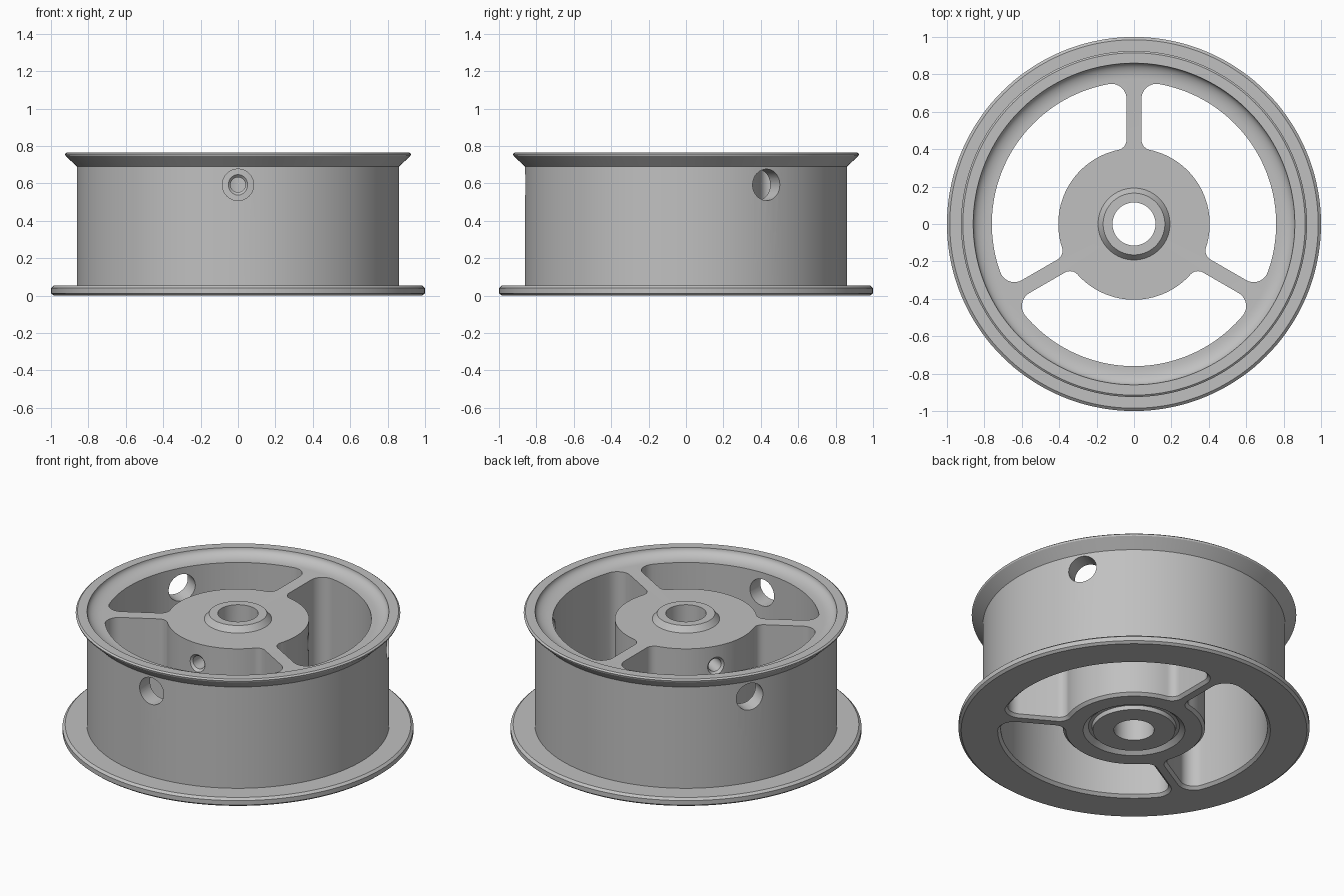
import bpy
import bmesh
from math import sin, cos, pi, radians, atan2, sqrt, asin
from mathutils import Matrix

cube = bpy.data.objects.get("Cube")
if cube:
    bpy.data.objects.remove(cube, do_unlink=True)

grey = bpy.data.materials.new("cast_grey")
grey.use_nodes = True
grey.diffuse_color = (0.53, 0.53, 0.53, 1)
grey.node_tree.nodes["Principled BSDF"].inputs["Base Color"].default_value = (0.53, 0.53, 0.53, 1)


def loft(name, rings, loop=False, matrix=Matrix()):
    """Skin a list of equal point rings; cap the ends unless it loops."""
    bm = bmesh.new()
    rows = [[bm.verts.new(p) for p in ring] for ring in rings]
    n = len(rows[0])
    pairs = list(zip(rows, rows[1:])) + ([(rows[-1], rows[0])] if loop else [])
    for a, b in pairs:
        for i in range(n):
            j = (i + 1) % n
            bm.faces.new((a[i], a[j], b[j], b[i]))
    if not loop:
        bm.faces.new(rows[0][::-1])
        bm.faces.new(rows[-1])
    bmesh.ops.recalc_face_normals(bm, faces=bm.faces)
    bm.transform(matrix)
    mesh = bpy.data.meshes.new(name)
    bm.to_mesh(mesh)
    bm.free()
    mesh.materials.append(grey)
    obj = bpy.data.objects.new(name, mesh)
    bpy.context.collection.objects.link(obj)
    return obj


def revolve(name, profile, segments, loop=False, matrix=Matrix()):
    steps = [2 * pi * i / segments for i in range(segments)]
    rings = [[(r * cos(a), r * sin(a), z) for a in steps] for r, z in profile]
    return loft(name, rings, loop, matrix)


def arc(cx, cy, r, start, end, n):
    steps = [start + (end - start) * i / n for i in range(n + 1)]
    return [(cx + r * cos(a), cy + r * sin(a)) for a in steps]


def pocket_outline(grow, z):
    """Opening between two spokes, one spoke lying along +x."""
    outer, hub, half = 0.76 + grow, 0.405 - grow, 0.04 - grow
    f1, f2 = 0.08 + grow, 0.055 + grow
    y1, y2 = half + f1, half + f2
    a1, a2 = asin(y1 / (outer - f1)), asin(y2 / (hub + f2))
    x1, x2 = sqrt((outer - f1) ** 2 - y1 ** 2), sqrt((hub + f2) ** 2 - y2 ** 2)
    mid = pi / 3
    pts = arc(0, 0, outer, mid, a1, 24)[:-1]
    pts += arc(x1, y1, f1, a1, -pi / 2, 10)
    pts += arc(x2, y2, f2, -pi / 2, a2 - pi, 8)
    pts += arc(0, 0, hub, a2, mid, 16)[1:]
    # Mirror the half outline across the pocket's centre line
    c, s = cos(2 * mid), sin(2 * mid)
    pts += [(c * x + s * y, s * x - c * y) for x, y in pts[-2:0:-1]]
    return [(x, y, z) for x, y in pts]


# Wheel body: flanges, rim, dished top, hub boss and bore in one profile
TOP, WEB = 0.765, 0.717
profile = [
    (0.115, 0), (0.235, 0), (0.24, 0.025), (0.26, 0.025), (0.29, 0),
    (0.985, 0), (1.0, 0.012), (1.0, 0.04), (0.985, 0.053), (0.862, 0.053),
    (0.862, 0.69), (0.922, 0.747), (0.925, 0.757), (0.915, TOP),
]
dish = [(0.86 - 0.085 * (1 - cos(t)), TOP - (TOP - WEB) * sin(t))
        for t in [pi / 2 * i / 8 for i in range(9)]]
boss = [(0.192, WEB), (0.165, 0.752), (0.115, 0.752)]
wheel = revolve("wheel", profile + dish + boss, 144, loop=True)

# Cutters: three pockets, three access holes, three set screw holes
cutters = []
for k in range(3):
    spoke = pi / 2 + k * 2 * pi / 3
    rings = [pocket_outline(0.027, -0.01), pocket_outline(0, 0.017), pocket_outline(0, 0.9)]
    cutters.append(loft("pocket_cutter", rings, matrix=Matrix.Rotation(spoke, 4, "Z")))

    radial = (Matrix.Translation((0, 0, 0.592))
              @ Matrix.Rotation(spoke + pi / 3, 4, "Z")
              @ Matrix.Rotation(pi / 2, 4, "Y"))
    cutters.append(revolve("access_cutter", [(0.084, 0.65), (0.084, 1.0)], 40, matrix=radial))
    screw = [(0.04, 0.06), (0.04, 0.39), (0.06, 0.41)]
    cutters.append(revolve("screw_cutter", screw, 28, matrix=radial))

bpy.ops.object.select_all(action="DESELECT")
bpy.context.view_layer.objects.active = wheel
wheel.select_set(True)
for cutter in cutters:
    cutter.hide_render = True
    mod = wheel.modifiers.new("cut", "BOOLEAN")
    mod.operation, mod.solver, mod.object = "DIFFERENCE", "EXACT", cutter
    bpy.ops.object.modifier_apply(modifier=mod.name)
    bpy.data.objects.remove(cutter, do_unlink=True)

bpy.ops.object.shade_smooth_by_angle(angle=radians(25))
